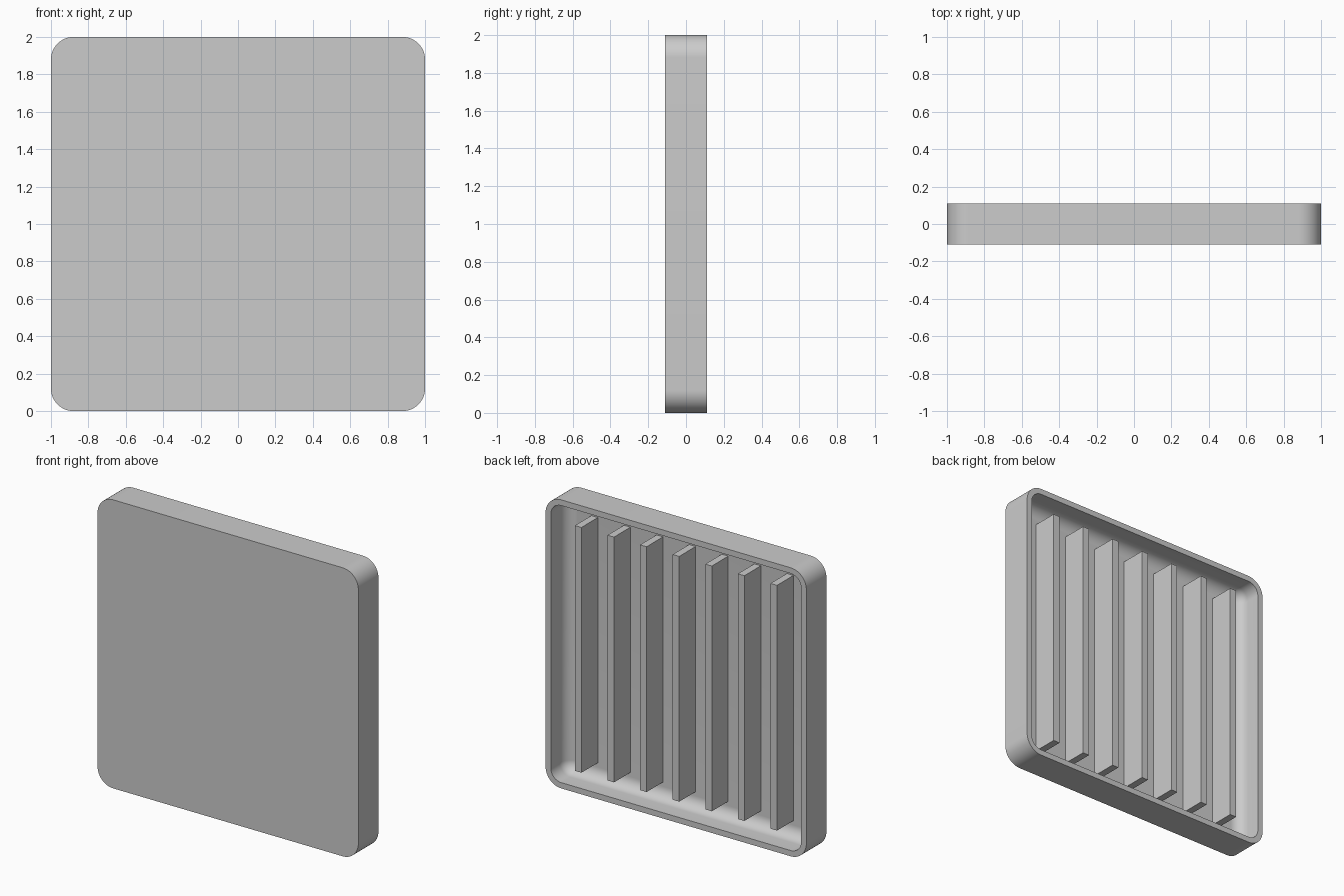
import bpy
import bmesh
from math import sin, cos, pi

cube = bpy.data.objects.get("Cube")
if cube:
    bpy.data.objects.remove(cube, do_unlink=True)

DEPTH = 0.22       # overall thickness, front to back
WALL = 0.04        # wall and front plate thickness
RADIUS = 0.12      # outer corner radius
FILLET = RADIUS - WALL
CORNER_STEPS = 16
FILLET_STEPS = 10
FRONT, BACK = -DEPTH / 2, DEPTH / 2

grey = bpy.data.materials.new("plain grey")
grey.use_nodes = True
colour = (0.6, 0.6, 0.6, 1)
grey.diffuse_color = colour
grey.node_tree.nodes["Principled BSDF"].inputs["Base Color"].default_value = colour


def finish(bm, name):
    bmesh.ops.recalc_face_normals(bm, faces=bm.faces)
    mesh = bpy.data.meshes.new(name)
    bm.to_mesh(mesh)
    bm.free()
    mesh.materials.append(grey)
    obj = bpy.data.objects.new(name, mesh)
    bpy.context.collection.objects.link(obj)
    return obj


def rounded_square(bm, radius, y):
    """Ring of vertices around the four corner centres."""
    centre = 1 - RADIUS
    ring = []
    for q, (sx, sz) in enumerate([(1, 1), (-1, 1), (-1, -1), (1, -1)]):
        for i in range(CORNER_STEPS + 1):
            a = (q + i / CORNER_STEPS) * pi / 2
            ring.append(bm.verts.new((sx * centre + radius * cos(a), y,
                                      1 + sz * centre + radius * sin(a))))
    return ring


# Shell: outer wall, rim, inner wall and fillet down to the plate
sections = [(RADIUS, FRONT), (RADIUS, BACK), (FILLET, BACK)]
for i in range(FILLET_STEPS + 1):
    a = i / FILLET_STEPS * pi / 2
    sections.append((FILLET * cos(a), FRONT + WALL + FILLET * (1 - sin(a))))

bm = bmesh.new()
rings = [rounded_square(bm, r, y) for r, y in sections]
for lower, upper in zip(rings, rings[1:]):
    for i in range(len(lower)):
        j = (i + 1) % len(lower)
        bm.faces.new((lower[i], lower[j], upper[j], upper[i]))
bm.faces.new(rings[0])
bm.faces.new(rings[-1])
bmesh.ops.remove_doubles(bm, verts=bm.verts, dist=0.0001)
shell = finish(bm, "tray_shell")
bpy.ops.object.select_all(action="DESELECT")
shell.select_set(True)
bpy.context.view_layer.objects.active = shell
bpy.ops.object.shade_smooth_by_angle(angle=pi / 6)

# Ribs: seven upright bars standing on the plate
RIB_WIDTH, RIB_HEIGHT, RIB_SPACING = 0.05, 1.7, 0.25
rib_depth = DEPTH - WALL
for n in range(7):
    bm = bmesh.new()
    bmesh.ops.create_cube(bm, size=1)
    bmesh.ops.scale(bm, vec=(RIB_WIDTH, rib_depth, RIB_HEIGHT), verts=bm.verts)
    bmesh.ops.translate(bm, vec=((n - 3) * RIB_SPACING, BACK - rib_depth / 2, 1),
                        verts=bm.verts)
    finish(bm, f"rib_{n + 1}")
